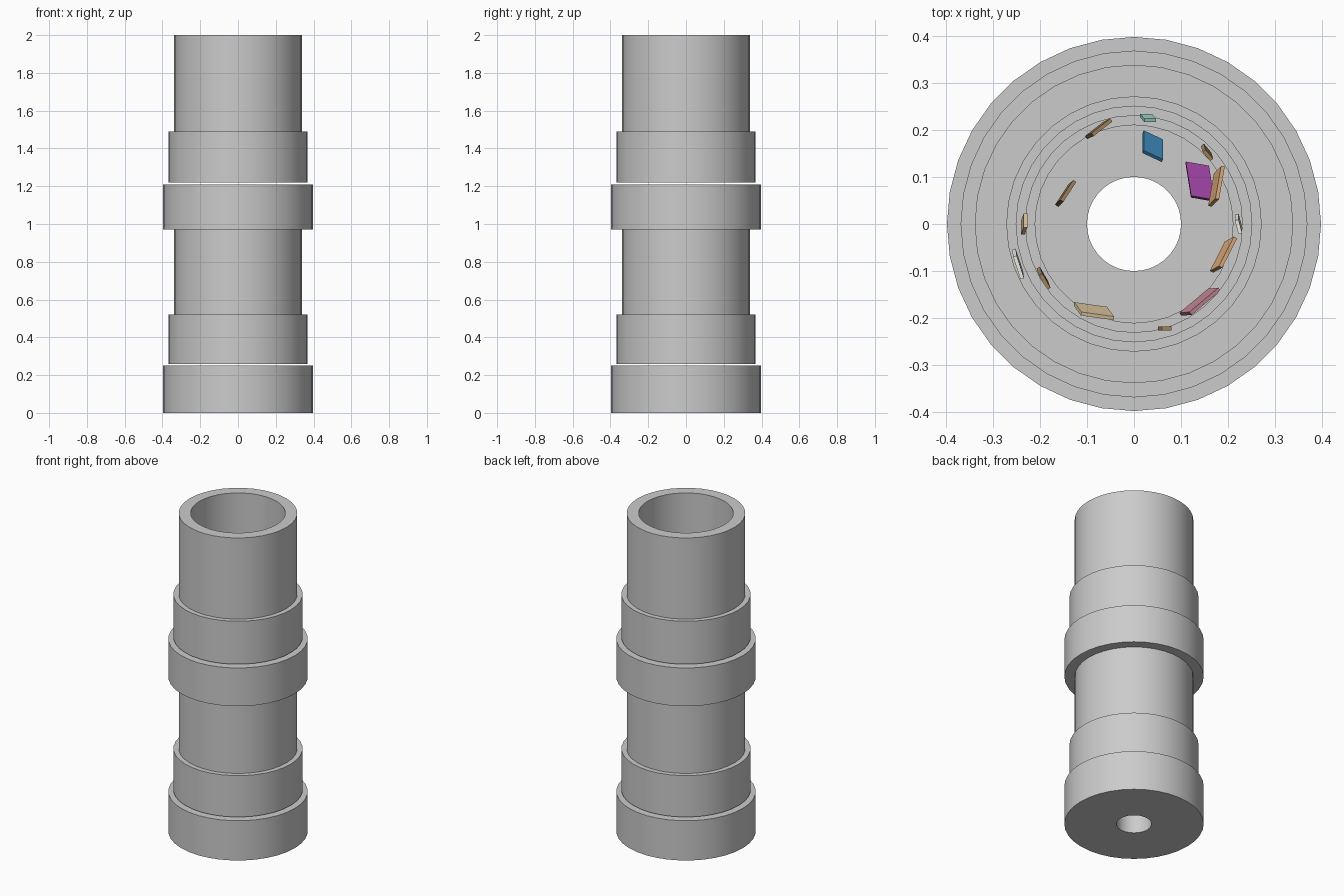
import bpy, bmesh
from math import radians, cos, sin, pi
from mathutils import Euler

if "Cube" in bpy.data.objects:
    bpy.data.objects.remove(bpy.data.objects["Cube"])

SIDES = 36


def tube(name, r_out, r_in, z0, z1):
    """Hollow cylinder spun from a rectangular section."""
    bm = bmesh.new()
    section = [(r_out, z0), (r_out, z1), (r_in, z1), (r_in, z0)]
    rings = [[bm.verts.new((r * cos(2 * pi * i / SIDES), r * sin(2 * pi * i / SIDES), z))
              for r, z in section] for i in range(SIDES)]
    for i in range(SIDES):
        a, b = rings[i], rings[(i + 1) % SIDES]
        for j in range(4):
            k = (j + 1) % 4
            bm.faces.new((a[j], b[j], b[k], a[k]))
    bmesh.ops.recalc_face_normals(bm, faces=bm.faces)
    me = bpy.data.meshes.new(name)
    bm.to_mesh(me)
    bm.free()
    ob = bpy.data.objects.new(name, me)
    bpy.context.collection.objects.link(ob)
    bpy.context.view_layer.objects.active = ob
    ob.select_set(True)
    bpy.ops.object.shade_smooth_by_angle(angle=radians(30))
    ob.select_set(False)


# Stacked body: eyepiece end at the bottom, open end at the top
tube("eyepiece", 0.397, 0.10, 0.0, 0.25)
tube("lower_collar", 0.368, 0.21, 0.26, 0.52)
tube("lower_tube", 0.338, 0.23, 0.52, 0.97)
tube("middle_ring", 0.397, 0.23, 0.97, 1.21)
tube("upper_collar", 0.368, 0.25, 1.22, 1.49)
tube("upper_tube", 0.338, 0.27, 1.49, 2.0)

COLORS = {
    "purple": (0.30, 0.05, 0.32, 1), "orange": (0.80, 0.45, 0.22, 1),
    "blue": (0.04, 0.22, 0.42, 1), "teal": (0.35, 0.70, 0.60, 1),
    "brown": (0.35, 0.22, 0.10, 1), "tan": (0.80, 0.62, 0.38, 1),
    "rose": (0.55, 0.25, 0.30, 1), "pale": (0.85, 0.82, 0.75, 1),
}
mats = {}
for key, col in COLORS.items():
    mats[key] = bpy.data.materials.new(key + "_glass")
    mats[key].diffuse_color = col


def shard(name, x, y, z, length, height, heading, tilt, color):
    """Thin slab; tilt leans it over so more of its face shows from above."""
    bm = bmesh.new()
    bmesh.ops.create_cube(bm, size=1)
    for v in bm.verts:
        v.co = (v.co.x * length, v.co.y * 0.008, v.co.z * height)
        v.co.x += v.co.z * 0.3
    me = bpy.data.meshes.new(name)
    bm.to_mesh(me)
    bm.free()
    me.materials.append(mats[color])
    ob = bpy.data.objects.new(name, me)
    ob.location = (x, y, z)
    ob.rotation_euler = Euler((radians(tilt), 0, radians(heading)))
    bpy.context.collection.objects.link(ob)


# Loose coloured glass shards inside the tube
SHARDS = [
    (0.14, 0.09, 1.10, 0.05, 0.08, -10, 60, "purple"),
    (0.175, 0.08, 1.30, 0.07, 0.06, 80, 12, "orange"),
    (0.04, 0.165, 0.90, 0.045, 0.06, -25, 40, "blue"),
    (0.03, 0.225, 1.35, 0.025, 0.03, 0, 20, "teal"),
    (-0.075, 0.202, 1.05, 0.05, 0.05, 38, 4, "brown"),
    (-0.145, 0.065, 0.80, 0.05, 0.05, 57, 4, "brown"),
    (-0.233, 0.0, 1.38, 0.03, 0.05, 90, 6, "tan"),
    (-0.246, -0.085, 1.60, 0.05, 0.05, -72, 3, "pale"),
    (-0.192, -0.115, 0.70, 0.035, 0.05, -60, 3, "brown"),
    (-0.085, -0.185, 1.15, 0.07, 0.06, -8, 18, "tan"),
    (0.065, -0.222, 1.30, 0.02, 0.03, 0, 0, "brown"),
    (0.14, -0.165, 0.95, 0.08, 0.06, 40, 12, "rose"),
    (0.19, -0.065, 1.12, 0.07, 0.06, 63, 12, "orange"),
    (0.222, 0.0, 1.32, 0.03, 0.04, -75, 5, "pale"),
    (0.155, 0.152, 1.00, 0.025, 0.04, -50, 8, "brown"),
]
for i, s in enumerate(SHARDS):
    shard(f"glass_shard_{i + 1}", *s)

for m in bpy.data.materials:
    if m.users and not m.is_grease_pencil:
        m.use_nodes = True
        m.node_tree.nodes["Principled BSDF"].inputs["Base Color"].default_value = m.diffuse_color
